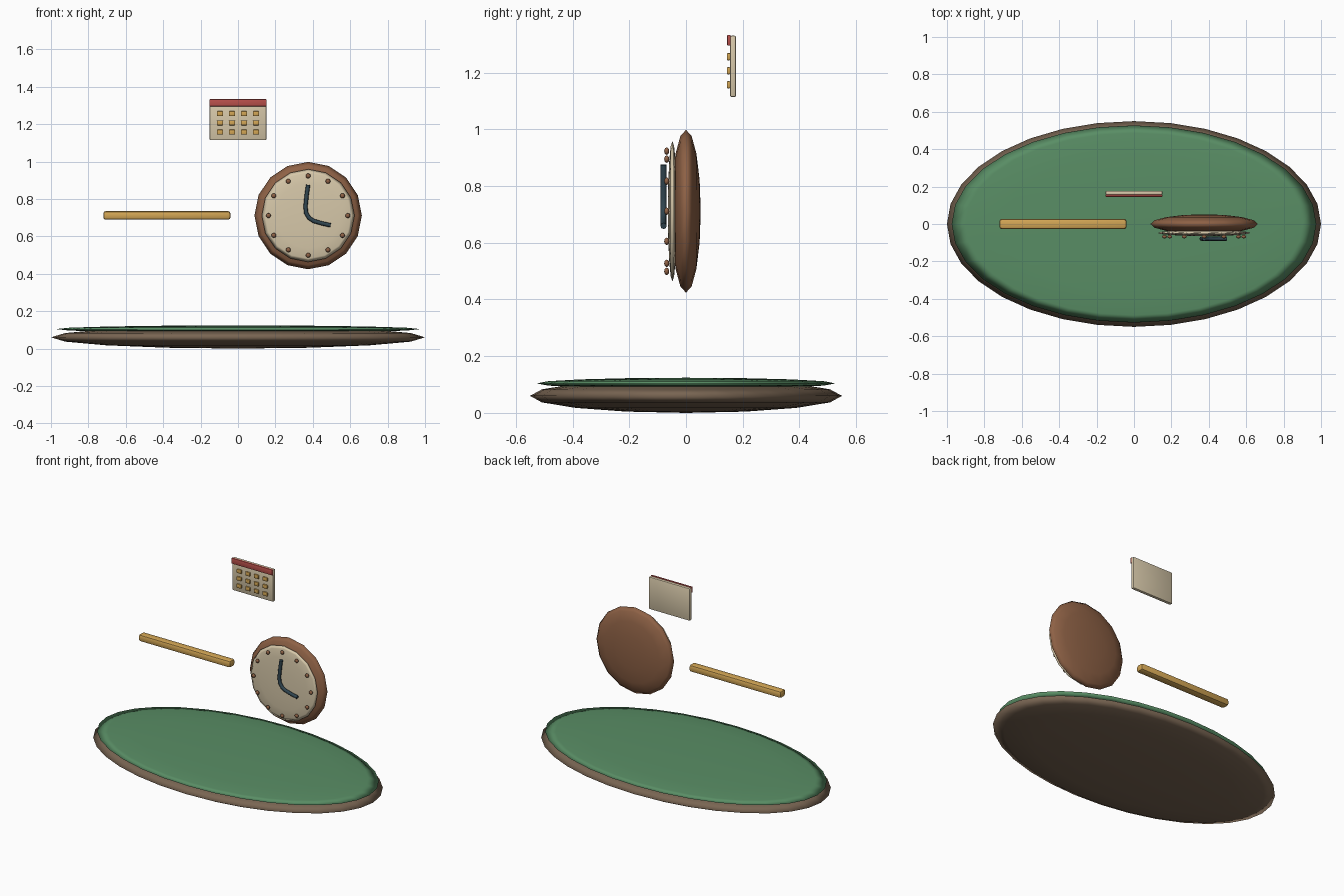
import bpy, math
from mathutils import Matrix

if "Cube" in bpy.data.objects:
    bpy.data.objects.remove(bpy.data.objects["Cube"])


def material(name, color):
    m = bpy.data.materials.new(name)
    m.diffuse_color = (*color, 1)
    m.use_nodes = True
    m.node_tree.nodes["Principled BSDF"].inputs["Base Color"].default_value = m.diffuse_color
    return m


WOOD = material("dark_wood", (0.19, 0.13, 0.085))
GREEN = material("green_felt", (0.10, 0.27, 0.13))
BROWN = material("clock_brown", (0.27, 0.12, 0.06))
CREAM = material("cream", (0.68, 0.58, 0.40))
GOLD = material("gold", (0.65, 0.38, 0.09))
RED = material("red", (0.48, 0.08, 0.07))
SLATE = material("slate", (0.03, 0.06, 0.08))


def finish(name, mat, angle=None):
    ob = bpy.context.object
    ob.name = ob.data.name = name
    ob.data.materials.append(mat)
    if angle:
        bpy.ops.object.shade_smooth_by_angle(angle=math.radians(angle))
    else:
        bpy.ops.object.shade_smooth()
    return ob


def disc(name, loc, radii, mat, segments, rings=8, facing_front=False):
    """Flattened sphere; its poles lie along z, or along y when facing the front."""
    bpy.ops.mesh.primitive_uv_sphere_add(segments=segments, ring_count=rings, radius=1)
    ob = finish(name, mat)
    if facing_front:
        ob.data.transform(Matrix.Rotation(math.pi / 2, 4, 'X'))
    ob.data.transform(Matrix.Diagonal((*radii, 1)))
    ob.location = loc
    return ob


def block(name, loc, size, mat, bevel):
    bpy.ops.mesh.primitive_cube_add(size=1)
    ob = bpy.context.object
    ob.data.transform(Matrix.Diagonal((*size, 1)))
    ob.location = loc
    mod = ob.modifiers.new("bevel", 'BEVEL')
    mod.width = bevel
    mod.segments = 2
    bpy.ops.object.modifier_apply(modifier="bevel")
    return finish(name, mat, 30)


# Oval base with green top
disc("base", (0, 0, 0.06), (1.0, 0.55, 0.06), WOOD, 32)
disc("base_top", (0, 0, 0.104), (0.975, 0.527, 0.02), GREEN, 32)

# Floating bar
block("bar", (-0.38, 0, 0.712), (0.68, 0.054, 0.046), GOLD, 0.013)

# Clock body and face
CX, CZ = 0.375, 0.711
disc("clock_body", (CX, 0, CZ), (0.287, 0.052, 0.287), BROWN, 16, facing_front=True)
disc("clock_face", (CX, -0.048, CZ), (0.248, 0.016, 0.248), CREAM, 16, facing_front=True)

# Twelve hour dots
for i in range(12):
    a = i * math.pi / 6
    disc(f"hour_dot_{i + 1}", (CX + 0.212 * math.sin(a), -0.068, CZ + 0.212 * math.cos(a)),
         (0.013, 0.009, 0.013), BROWN, 12, 6, facing_front=True)

# Clock hands as one bent rod
path = [(0.375, 0.875), (0.367, 0.82), (0.361, 0.76), (0.364, 0.725),
        (0.380, 0.698), (0.405, 0.682), (0.45, 0.669), (0.495, 0.659)]
curve = bpy.data.curves.new("clock_hands", 'CURVE')
curve.dimensions = '3D'
curve.bevel_depth = 0.011
curve.bevel_resolution = 2
curve.use_fill_caps = True
spline = curve.splines.new('POLY')
spline.points.add(len(path) - 1)
for p, (x, z) in zip(spline.points, path):
    p.co = (x, -0.079, z, 1)
hands = bpy.data.objects.new("clock_hands", curve)
bpy.context.collection.objects.link(hands)
curve.materials.append(SLATE)

# Calendar card, header and date squares
block("calendar_card", (0, 0.166, 1.222), (0.304, 0.022, 0.216), CREAM, 0.006)
block("calendar_header", (0, 0.151, 1.314), (0.304, 0.012, 0.038), RED, 0.003)
for row in range(3):
    for col in range(4):
        block(f"date_square_{row + 1}_{col + 1}",
              (-0.096 + 0.064 * col, 0.150, 1.256 - 0.0495 * row),
              (0.034, 0.012, 0.026), GOLD, 0.004)
